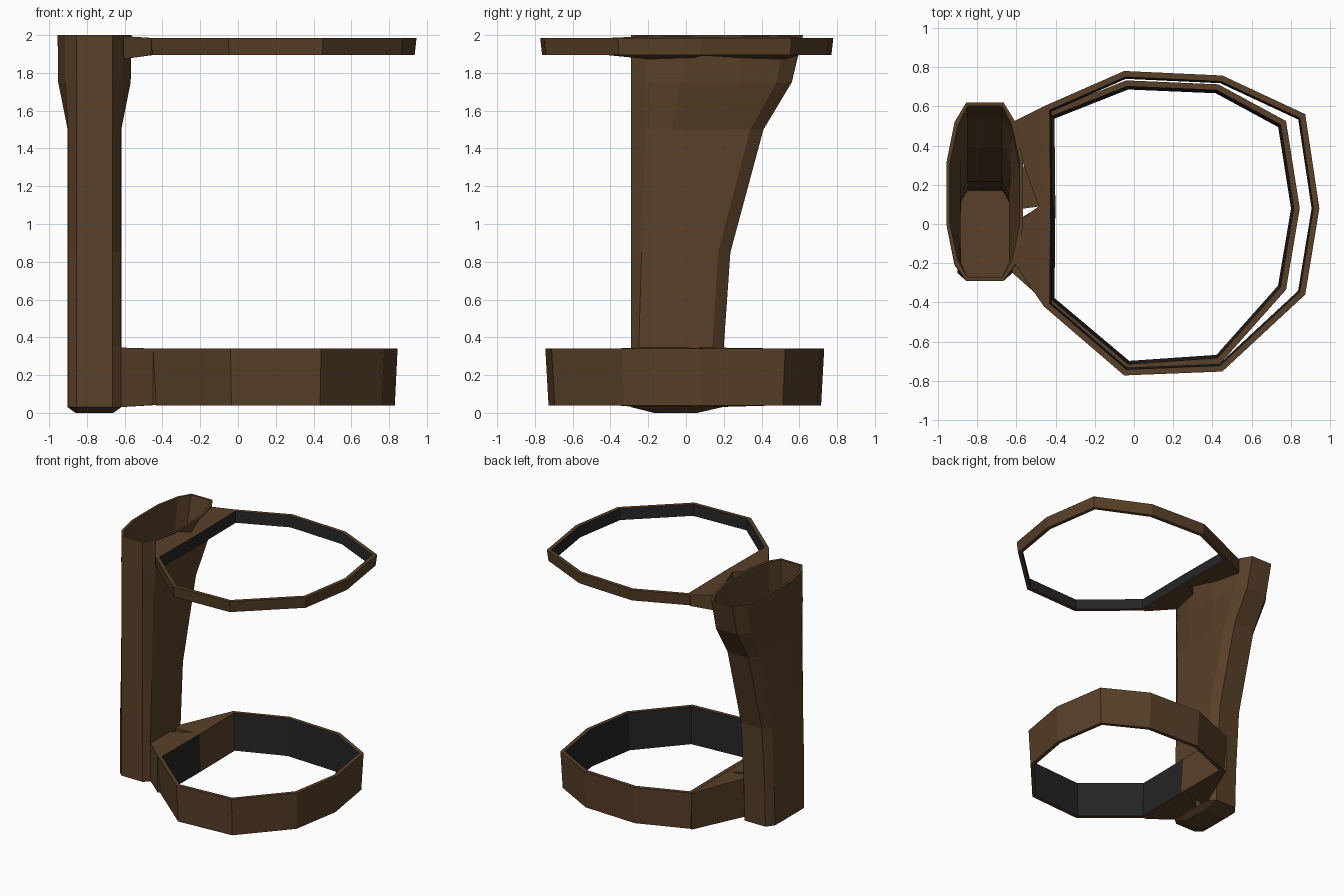
import bpy, bmesh
from mathutils import Vector

if "Cube" in bpy.data.objects:
    bpy.data.objects.remove(bpy.data.objects["Cube"])

def mat(name, c):
    m = bpy.data.materials.new(name)
    m.diffuse_color = (*c, 1)
    m.use_nodes = True
    m.node_tree.nodes["Principled BSDF"].inputs["Base Color"].default_value = m.diffuse_color
    return m

BROWN = mat("brown_leather", (0.098, 0.051, 0.021))
BLACK = mat("black_lining", (0.018, 0.018, 0.018))

def finish(bm, name):
    bmesh.ops.recalc_face_normals(bm, faces=bm.faces)
    me = bpy.data.meshes.new(name)
    bm.to_mesh(me)
    bm.free()
    me.materials.append(BROWN)
    me.materials.append(BLACK)
    ob = bpy.data.objects.new(name, me)
    bpy.context.collection.objects.link(ob)

def loop(bm, pts):
    return [bm.verts.new(p) for p in pts]

def bridge(bm, a, b):
    n = len(a)
    return [bm.faces.new((a[i], a[(i + 1) % n], b[(i + 1) % n], b[i])) for i in range(n)]

# Tapered sheath: open tube with twelve-sided sections
CX = -0.76
def section(z, back, w, shoulder, cf, cb, t=0.0, front=-0.29, e=0.095):
    f, b = front + t, back - t
    w, shoulder, e = w - t, shoulder - t, e - t * 0.4
    m1, m2 = f + (b - f) * 0.31, f + (b - f) * 0.67
    half = [(e, f), (shoulder, f + cf), (w, m1), (w, m2), (shoulder, b - cb), (e, b)]
    return [(CX + x, y, z) for x, y in half] + [(CX - x, y, z) for x, y in reversed(half)]

LEVELS = [  # z, back y, half width, shoulder half width, front and back chamfer
    (0.03, 0.19, 0.142, 0.14, 0.04, 0.06), (0.35, 0.20, 0.142, 0.14, 0.04, 0.06),
    (0.85, 0.235, 0.142, 0.14, 0.055, 0.065), (1.50, 0.41, 0.142, 0.14, 0.075, 0.07),
    (1.75, 0.56, 0.192, 0.155, 0.08, 0.08), (2.0, 0.62, 0.195, 0.155, 0.085, 0.10)]
bm = bmesh.new()
tip = loop(bm, section(0.0, 0.06, 0.10, 0.098, 0.03, 0.03, front=-0.17))
bm.faces.new(tip)
outer = [tip] + [loop(bm, section(*l)) for l in LEVELS]
inner = [loop(bm, section(*l, t=0.018)) for l in LEVELS]
for chain in (outer, inner):
    for a, b in zip(chain, chain[1:]):
        bridge(bm, a, b)
bridge(bm, outer[-1], inner[-1])
bm.faces.new(inner[0])
finish(bm, "sheath")

# Hoops with a dark lining
def inset(pts, d):
    vs = [Vector(p) for p in pts]
    out = []
    for i, p in enumerate(vs):
        a, b = (p - vs[i - 1]).normalized(), (vs[(i + 1) % len(vs)] - p).normalized()
        na, nb = Vector((a.y, -a.x)), Vector((b.y, -b.x))   # clockwise outline
        n = (na + nb).normalized()
        out.append(p + n * (d / n.dot(na)))
    return out

def hoop(name, pts, z0, z1, taper, half_lined=False):
    ins = inset(pts, 0.03)
    def ring(ps, z, s):
        return loop(bm, [(0.2 + (p[0] - 0.2) * s, p[1] * s, z) for p in ps])
    bm = bmesh.new()
    ot, ob = ring(pts, z1, 1), ring(pts, z0, taper)
    it, ib = ring(ins, z1, 1), ring(ins, z0, taper)
    bridge(bm, ot, ob)
    bridge(bm, ot, it)
    bridge(bm, ob, ib)
    for f in bridge(bm, it, ib):
        c = f.calc_center_median()
        f.material_index = 0 if half_lined and c.x < -0.35 and c.y > 0.09 else 1
    finish(bm, name)

hoop("upper_hoop", [(-0.46, 0.60), (-0.05, 0.78), (0.45, 0.757), (0.873, 0.56), (0.945, 0.08),
                    (0.873, -0.36), (0.45, -0.752), (-0.05, -0.772), (-0.46, -0.42), (-0.455, 0.09)],
     1.895, 1.985, 0.987)
hoop("lower_hoop", [(-0.45, 0.57), (-0.04, 0.732), (0.43, 0.712), (0.775, 0.525), (0.845, 0.08),
                    (0.775, -0.335), (0.44, -0.712), (-0.04, -0.745), (-0.45, -0.40), (-0.445, 0.09)],
     0.04, 0.342, 0.977, True)

# Webs joining the hoops to the sheath
def web(name, pts, z0, z1, down, up):
    bm = bmesh.new()
    k = lambda x: max(0, (-0.45 - x) / 0.15)
    a = loop(bm, [(x, y, z0 - down * k(x)) for x, y in pts])
    b = loop(bm, [(x, y, z1 + up * k(x)) for x, y in pts])
    bridge(bm, a, b)
    bm.faces.new(a)
    bm.faces.new(b)
    bmesh.ops.triangulate(bm, faces=[f for f in bm.faces if len(f.verts) > 4])
    finish(bm, name)

web("upper_web_back", [(-0.44, 0.59), (-0.46, 0.60), (-0.61, 0.525), (-0.57, 0.32), (-0.485, 0.09), (-0.44, 0.09)],
    1.896, 1.984, 0.022, 0.01)
web("upper_web_front", [(-0.44, 0.09), (-0.485, 0.09), (-0.57, 0.03), (-0.61, -0.20), (-0.46, -0.42), (-0.44, -0.40)],
    1.896, 1.984, 0.022, 0.01)
web("lower_web_back", [(-0.425, 0.55), (-0.45, 0.568), (-0.63, 0.13), (-0.625, 0.07), (-0.48, 0.09), (-0.43, 0.09)],
    0.042, 0.34, 0.01, 0.005)
web("lower_web_front", [(-0.43, 0.09), (-0.48, 0.09), (-0.625, 0.0), (-0.63, -0.24), (-0.45, -0.40), (-0.425, -0.39)],
    0.042, 0.34, 0.01, 0.005)
